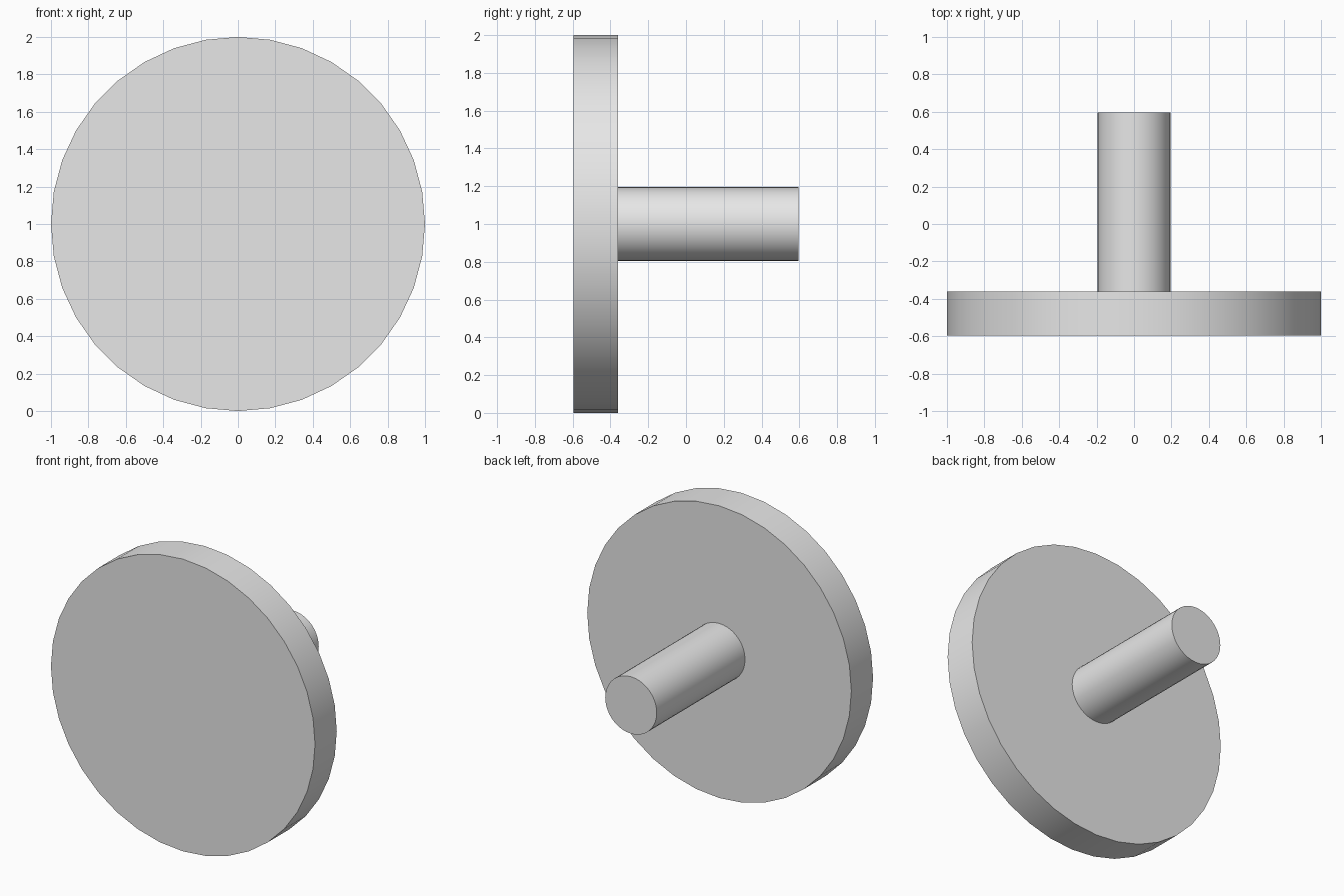
import bpy
import math

if "Cube" in bpy.data.objects:
    bpy.data.objects.remove(bpy.data.objects["Cube"], do_unlink=True)

# Single plain grey
grey = bpy.data.materials.new("light_grey")
grey.use_nodes = True
colour = (0.8, 0.8, 0.8, 1.0)
grey.diffuse_color = colour
grey.node_tree.nodes["Principled BSDF"].inputs["Base Color"].default_value = colour

SIDES = 36
FRONT, SHOULDER, BACK = -0.595, -0.36, 0.595


def cylinder_along_y(name, radius, y_start, y_end):
    bpy.ops.mesh.primitive_cylinder_add(
        vertices=SIDES, radius=radius, depth=y_end - y_start,
        location=(0, (y_start + y_end) / 2, 1),
        rotation=(math.pi / 2, 0, 0))
    part = bpy.context.object
    part.name = name
    part.data.materials.append(grey)
    bpy.ops.object.transform_apply(location=False, rotation=True, scale=True)
    bpy.ops.object.shade_smooth_by_angle(angle=math.radians(30))
    return part


# Wide disc at the front, narrow stem behind it
cylinder_along_y("disc", 1.0, FRONT, SHOULDER)
cylinder_along_y("stem", 0.195, SHOULDER, BACK)
